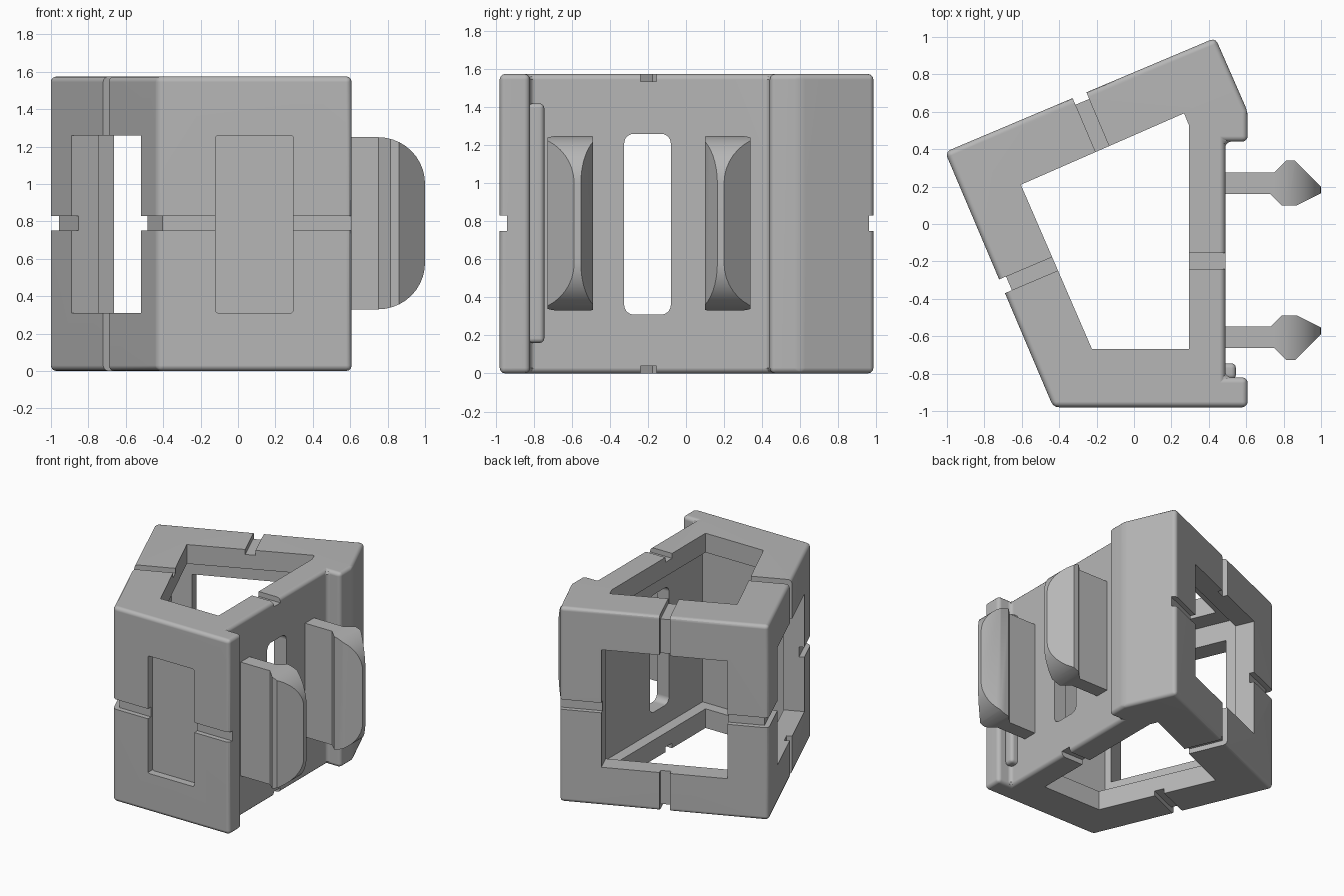
import bpy, bmesh, math
from mathutils import Vector, Matrix

if "Cube" in bpy.data.objects:
    bpy.data.objects.remove(bpy.data.objects["Cube"])

grey = bpy.data.materials.new("plain_grey")
grey.use_nodes = True
grey.diffuse_color = (0.47, 0.47, 0.47, 1)
grey.node_tree.nodes["Principled BSDF"].inputs["Base Color"].default_value = (0.47, 0.47, 0.47, 1)

HEIGHT = 1.575
SILL, LINTEL = 0.31, 1.26        # window bottom and top
NEAR, FAR = 0.31, 1.255          # window sides, measured from the tilted corner
SHELL = 0.155                    # frame thickness
MID = 0.79
DEEP = 0.04                      # groove depth
CORNER = Matrix.Translation((-1.01, 0.385, 0)) @ Matrix.Rotation(math.radians(23), 4, 'Z')


# Placement rules: each turns profile (a, b) and extrusion c into a point
def upright(a, b, c):
    return Vector((a, b, c))


def along_y(a, b, c):
    return Vector((a, c, b))


def along_x(a, b, c):
    return Vector((c, a, b))


def back_wall(depth, z, t):
    return CORNER @ Vector((t, -depth, z))


def left_wall(depth, z, t):
    return CORNER @ Vector((depth, -t, z))


def prism(name, points, lo, hi, place=upright):
    bm = bmesh.new()
    ends = [[bm.verts.new(place(a, b, c)) for a, b in points] for c in (lo, hi)]
    bm.faces.new(ends[0])
    bm.faces.new(ends[1])
    n = len(points)
    for i in range(n):
        j = (i + 1) % n
        bm.faces.new((ends[0][i], ends[0][j], ends[1][j], ends[1][i]))
    bmesh.ops.recalc_face_normals(bm, faces=bm.faces)
    mesh = bpy.data.meshes.new(name)
    bm.to_mesh(mesh)
    bm.free()
    mesh.materials.append(grey)
    obj = bpy.data.objects.new(name, mesh)
    bpy.context.collection.objects.link(obj)
    return obj


def rect(a0, a1, b0, b1):
    return [(a0, b0), (a1, b0), (a1, b1), (a0, b1)]


def round_rect(a0, a1, b0, b1, r, steps=6):
    pts = []
    centres = [(a1 - r, b1 - r), (a0 + r, b1 - r), (a0 + r, b0 + r), (a1 - r, b0 + r)]
    for k, (a, b) in enumerate(centres):
        for i in range(steps + 1):
            ang = math.pi / 2 * (k + i / steps)
            pts.append((a + r * math.cos(ang), b + r * math.sin(ang)))
    return pts


def apply(obj, mod):
    bpy.context.view_layer.objects.active = obj
    bpy.ops.object.modifier_apply(modifier=mod.name)


def boolean(obj, tool, operation='DIFFERENCE'):
    mod = obj.modifiers.new("shape", 'BOOLEAN')
    mod.object, mod.operation, mod.solver = tool, operation, 'EXACT'
    apply(obj, mod)
    bpy.data.objects.remove(tool)


def bevel(obj, width, segments=3):
    mod = obj.modifiers.new("round", 'BEVEL')
    mod.width, mod.segments, mod.limit_method = width, segments, 'ANGLE'
    mod.angle_limit = math.radians(20)
    apply(obj, mod)


def smooth(obj):
    bpy.ops.object.select_all(action='DESELECT')
    obj.select_set(True)
    bpy.context.view_layer.objects.active = obj
    bpy.ops.object.shade_smooth_by_angle(angle=math.radians(30))
    # Keeps the large flat faces evenly shaded
    mod = obj.modifiers.new("flat_faces", 'WEIGHTED_NORMAL')
    mod.keep_sharp = True


# Five-sided body with a lipped right side
body = prism("body_frame", [
    (-1.01, 0.385), (-0.431, -0.98), (0.608, -0.98), (0.608, -0.82), (0.488, -0.82),
    (0.488, 0.44), (0.608, 0.44), (0.608, 0.6), (0.435, 0.995)], 0, HEIGHT)
bevel(body, 0.03)


def cut(points, lo, hi, place=upright):
    boolean(body, prism("cutter", points, lo, hi, place))


# Wide inner chamber, then the narrower well open at top and bottom
post = CORNER @ Vector((SHELL, -SHELL, 0))
cut([(post.x, post.y), (-0.358, -0.755), (0.38, -0.755), (0.38, 0.72), (0.349, 0.793)],
    SHELL, HEIGHT - SHELL)
cut([(-0.605, 0.21), (-0.225, -0.668), (0.293, -0.668), (0.293, 0.53), (0.268, 0.592)],
    -0.1, HEIGHT + 0.1)

# Windows and strap grooves of the two tilted walls
for wall in (back_wall, left_wall):
    cut(rect(-0.1, 0.25, SILL, LINTEL), NEAR, FAR, wall)
    cut(rect(-0.1, DEEP, -0.1, HEIGHT + 0.1), 0.74, 0.82, wall)
    for z0, z1 in ((-0.1, DEEP), (HEIGHT - DEEP, HEIGHT + 0.1)):
        cut(rect(-0.15, 0.42, z0, z1), 0.741, 0.819, wall)
    cut(rect(-0.1, DEEP, MID - 0.04, MID + 0.04), -0.1, 1.7, wall)

# Front recess and groove
cut(round_rect(-0.12, 0.295, SILL, LINTEL, 0.015, 3), -1.1, -0.92, along_y)
cut(rect(-0.7, 0.7, MID - 0.04, MID + 0.04), -1.1, -0.98 + DEEP, along_y)

# Right wall slot and strap grooves
cut(round_rect(-0.325, -0.08, SILL, LINTEL, 0.05), 0.2, 0.7, along_x)
for z0, z1 in ((-0.1, DEEP), (HEIGHT - DEEP, HEIGHT + 0.1)):
    cut(rect(-0.24, -0.155, z0, z1), 0.2, 0.7, along_x)
smooth(body)

# Rounded bead beside the front lip
bead = prism("lip_bead", rect(0.45, 0.545, -0.83, -0.745), 0.16, 1.42)
bevel(bead, 0.025)
smooth(bead)

# Two mirrored snap clips on the right wall
clip_profile = [(0.46, 0.16), (0.73, 0.16), (0.79, 0.1), (0.87, 0.1), (1.0, 0.165),
                (1.0, 0.2), (0.86, 0.34), (0.815, 0.34), (0.75, 0.275), (0.46, 0.275)]
for name, mirrored in (("back_clip", False), ("front_clip", True)):
    pts = [(x, -0.388 - y if mirrored else y) for x, y in clip_profile]
    clip = prism(name, pts, 0.33, 1.25)
    boolean(clip, prism("cutter", round_rect(0.1, 1.0, 0.33, 1.25, 0.25, 10), -1, 1, along_y),
            'INTERSECT')
    smooth(clip)
